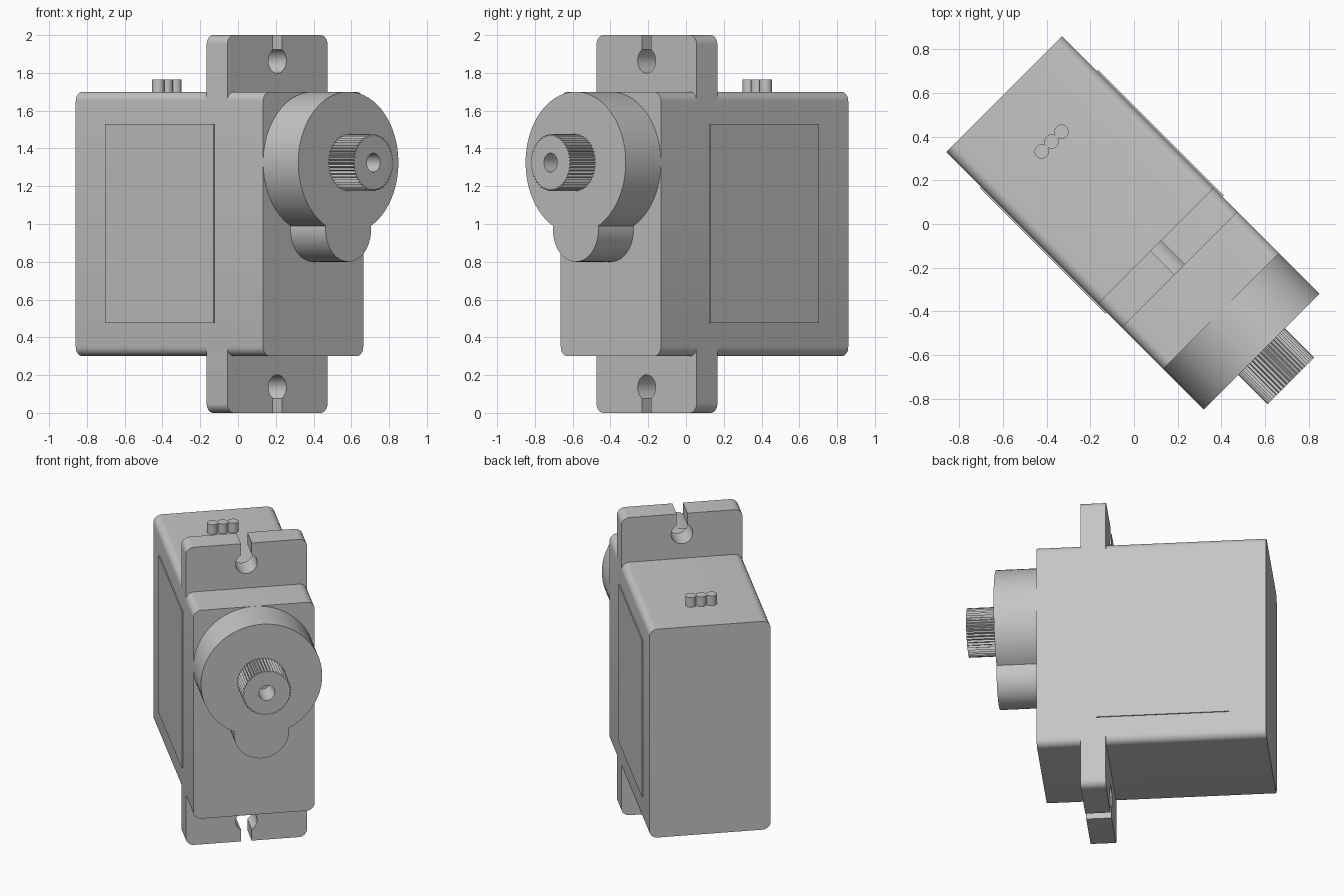
import bpy, bmesh, math
from mathutils import Matrix, Vector

if "Cube" in bpy.data.objects:
    bpy.data.objects.remove(bpy.data.objects["Cube"], do_unlink=True)

grey = bpy.data.materials.new("light_grey_plastic")
grey.use_nodes = True
COLOUR = (0.56, 0.56, 0.56, 1)
grey.diffuse_color = COLOUR
grey.node_tree.nodes["Principled BSDF"].inputs["Base Color"].default_value = COLOUR

# The servo is built along its shaft axis, then turned 45 degrees
TURN = Matrix.Rotation(-math.pi / 4, 4, "Z")
HALF = 0.375      # half width of the case
SHAFT_Z = 1.325


def finish(name, bm):
    bmesh.ops.recalc_face_normals(bm, faces=bm.faces)
    bmesh.ops.transform(bm, matrix=TURN, verts=bm.verts)
    mesh = bpy.data.meshes.new(name)
    bm.to_mesh(mesh)
    bm.free()
    mesh.materials.append(grey)
    obj = bpy.data.objects.new(name, mesh)
    bpy.context.collection.objects.link(obj)
    bpy.ops.object.select_all(action="DESELECT")
    obj.select_set(True)
    bpy.context.view_layer.objects.active = obj
    bpy.ops.object.shade_smooth_by_angle(angle=math.radians(25))
    return obj


def loft(name, sections):
    """Join equal-length profiles [(depth, [(across, z), ...]), ...] and cap both ends."""
    bm = bmesh.new()
    rings = [[bm.verts.new((d, a, z)) for a, z in profile] for d, profile in sections]
    for r, s in zip(rings, rings[1:]):
        for i in range(len(r)):
            j = (i + 1) % len(r)
            bm.faces.new((r[i], r[j], s[j], s[i]))
    bm.faces.new(rings[0])
    bm.faces.new(rings[-1])
    return finish(name, bm)


def prism(name, profile, back, front):
    return loft(name, [(back, profile), (front, profile)])


def arc(ca, cz, r, start, end, n):
    return [(ca + r * math.cos(start + (end - start) * i / n),
             cz + r * math.sin(start + (end - start) * i / n)) for i in range(n + 1)]


def half_turn(points, mid):
    return [(-a, 2 * mid - z) for a, z in points]


# Case: long rounded box
R = 0.05
Q = math.pi / 2
top = arc(HALF - R, 1.7 - R, R, 0, Q, 6) + arc(R - HALF, 1.7 - R, R, Q, 2 * Q, 6)
prism("case", top + half_turn(top, 1.0), -0.84, 0.563)

# Mounting flange with an open keyhole at each end
SLOT, HOLE, HOLE_Z = 0.033, 0.067, 1.865
mouth = math.acos(SLOT / HOLE)
ear = (arc(HALF - R, 2 - R, R, 0, Q, 6) + [(SLOT, 2)]
       + arc(0, HOLE_Z, HOLE, mouth, -math.pi - mouth, 28)
       + [(-SLOT, 2)] + arc(R - HALF, 2 - R, R, Q, 2 * Q, 6))
prism("mounting_flange", ear + half_turn(ear, 1.0), 0.14, 0.295)

# Gear housing: large disc blended with a small lobe below
LOBE, LOBE_Z = 0.17, 0.97
gap = SHAFT_Z - LOBE_Z
drop = (gap ** 2 + HALF ** 2 - LOBE ** 2) / (2 * gap)
big = math.acos(drop / HALF)
small = math.asin((gap - drop) / LOBE)
housing = (arc(0, SHAFT_Z, HALF, big - Q, 3 * Q - big, 64)
           + arc(0, LOBE_Z, LOBE, math.pi - small, 2 * math.pi + small, 32)[1:-1])
prism("gear_housing", housing, 0.55, 0.826)

# Splined output shaft with a screw hole
TEETH = 48


def ring(outer, inner):
    n = 2 * TEETH
    return [((inner if i % 2 else outer) * math.cos(2 * math.pi * i / n),
             SHAFT_Z + (inner if i % 2 else outer) * math.sin(2 * math.pi * i / n))
            for i in range(n)]


spline, bore = ring(0.151, 0.14), ring(0.05, 0.05)
loft("output_shaft", [(0.81, spline), (1.014, spline), (1.014, bore), (0.85, bore)])

# Raised label plate on each side
for side, name in ((-1, "right_label_plate"), (1, "left_label_plate")):
    inner, outer = side * (HALF - 0.001), side * (HALF + 0.007)
    prism(name, [(inner, 0.475), (outer, 0.475), (outer, 1.53), (inner, 1.53)], -0.615, 0.198)

# Three cable stubs on top
for i in (-1, 0, 1):
    bm = bmesh.new()
    bmesh.ops.create_cone(bm, cap_ends=True, segments=24, radius1=0.033, radius2=0.033, depth=0.1,
                          matrix=Matrix.Translation(Vector((-0.533, 0.064 * i, 1.715))))
    finish("cable_stub_" + ("right", "middle", "left")[i + 1], bm)
